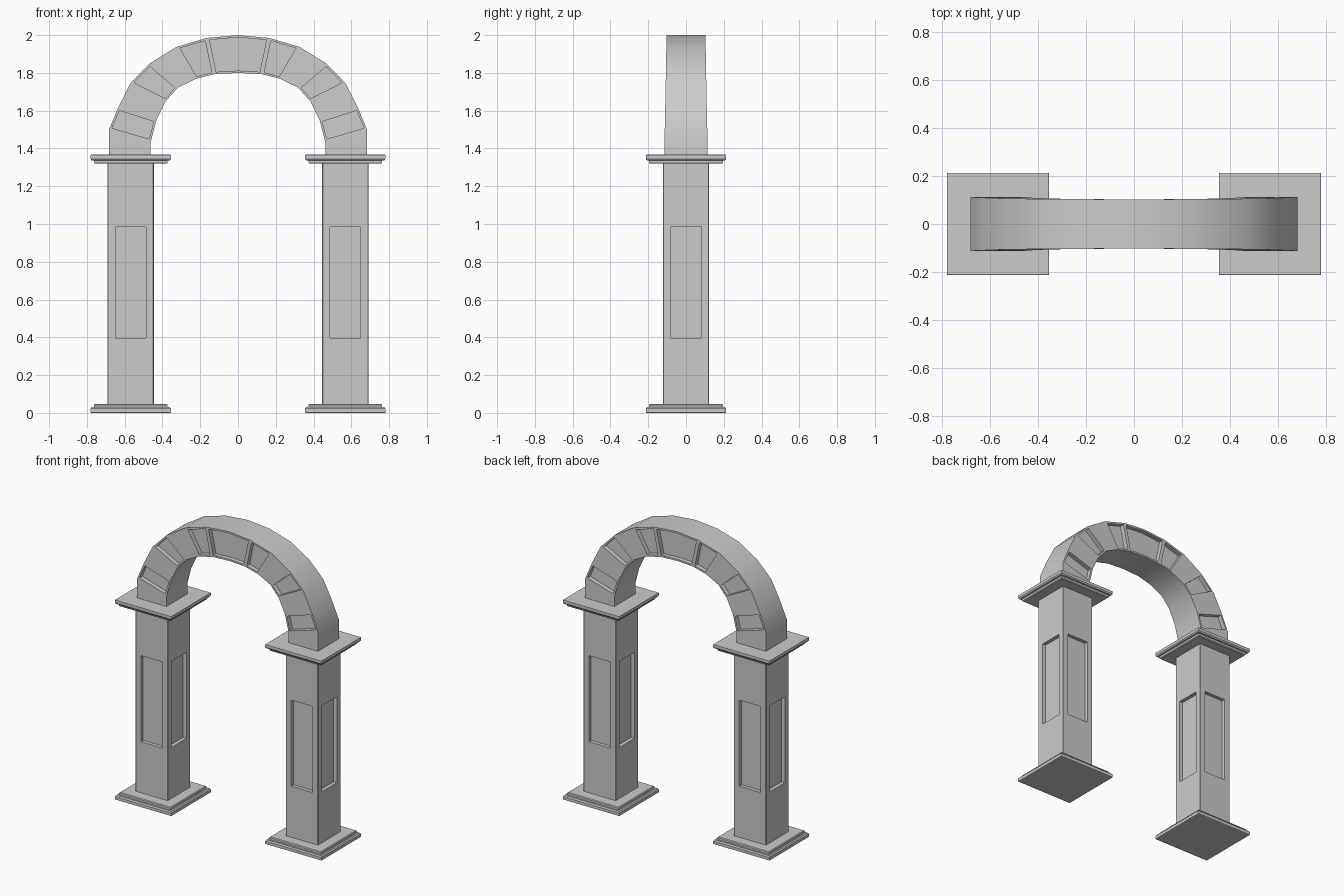
import bpy, bmesh
from mathutils import Vector

if "Cube" in bpy.data.objects:
    bpy.data.objects.remove(bpy.data.objects["Cube"])


def finish(bm, name):
    bmesh.ops.recalc_face_normals(bm, faces=bm.faces[:])
    me = bpy.data.meshes.new(name)
    bm.to_mesh(me)
    bm.free()
    ob = bpy.data.objects.new(name, me)
    bpy.context.collection.objects.link(ob)
    return ob


def recess(bm, faces, margin, depth):
    """Inset a face region and push it straight inwards."""
    n = faces[0].normal.copy()
    n = Vector((0, 1 if n.y > 0 else -1, 0)) if abs(n.y) > 0.7 else n
    if margin:
        bmesh.ops.inset_region(bm, faces=faces, thickness=margin, depth=0,
                               use_boundary=True, use_even_offset=True)
    bmesh.ops.inset_region(bm, faces=faces, thickness=0, depth=0, use_boundary=True)
    verts = list({v for f in faces for v in f.verts})
    bmesh.ops.translate(bm, verts=verts, vec=-n * depth)


def lathe_square(cx, rings, name):
    """Stack of square rings (half width, z), capped at both ends."""
    bm = bmesh.new()
    loops = [[bm.verts.new((cx + sx * h, sy * h, z)) for sx, sy in
              ((-1, -1), (1, -1), (1, 1), (-1, 1))] for h, z in rings]
    for a, b in zip(loops, loops[1:]):
        for i in range(4):
            j = (i + 1) % 4
            bm.faces.new((a[i], a[j], b[j], b[i]))
    bm.faces.new(loops[0][::-1])
    bm.faces.new(loops[-1])
    return finish(bm, name)


def shaft(cx, name):
    """Square shaft with a sunken panel on all four sides."""
    h, p, c = 0.122, 0.081, 0.003
    ring = [(-h + c, -h), (-p, -h), (p, -h), (h - c, -h)]
    pts = []
    for _ in range(4):
        pts += ring
        ring = [(-y, x) for x, y in ring]
    bm = bmesh.new()
    loops = [[bm.verts.new((cx + x, y, z)) for x, y in pts]
             for z in (0.045, 0.397, 0.985, 1.325)]
    panels = []
    n = len(pts)
    for k in range(3):
        for i in range(n):
            j = (i + 1) % n
            f = bm.faces.new((loops[k][i], loops[k][j], loops[k + 1][j], loops[k + 1][i]))
            if k == 1 and i % 4 == 1:
                panels.append(f)
    bm.faces.new(loops[0][::-1])
    bm.faces.new(loops[-1])
    bm.normal_update()
    for f in panels:
        recess(bm, [f], 0, 0.025)
    return finish(bm, name)


# Pillars: stepped base, panelled shaft, stepped capital
BASE = [(0.209, 0), (0.213, 0.002), (0.213, 0.022), (0.207, 0.03), (0.195, 0.03),
        (0.195, 0.043), (0.19, 0.048)]
for side, cx in (("left", -0.568), ("right", 0.568)):
    lathe_square(cx, BASE, side + "_base")
    shaft(cx, side + "_shaft")
    lathe_square(cx, [(h, 1.367 - z) for h, z in BASE[::-1]], side + "_capital")

# Arch: left half outline (outer and inner), mirrored across x
outer = [(-.683, 1.36), (-.683, 1.50), (-.635, 1.615), (-.57, 1.745),
         (-.467, 1.85), (-.325, 1.938), (-.165, 1.985), (0, 2.0)]
inner = [(-.462, 1.36), (-.462, 1.435), (-.432, 1.55), (-.383, 1.65),
         (-.318, 1.722), (-.225, 1.768), (-.125, 1.793), (0, 1.80)]
outer += [(-x, z) for x, z in outer[-2::-1]]
inner += [(-x, z) for x, z in inner[-2::-1]]


def half_depth(z):
    return 0.113 - 0.011 * min(1, max(0, (z - 1.45) / 0.5))


bm = bmesh.new()
sections = []
for (ox, oz), (ix, iz) in zip(outer, inner):
    d = half_depth((oz + iz) / 2)
    sections.append([bm.verts.new(c) for c in
                     ((ox, -d, oz), (ix, -d, iz), (ix, d, iz), (ox, d, oz))])
strips = {0: [], 2: []}
for a, b in zip(sections, sections[1:]):
    for i in range(4):
        j = (i + 1) % 4
        f = bm.faces.new((a[i], a[j], b[j], b[i]))
        if i in strips:
            strips[i].append(f)
bm.faces.new(sections[0])
bm.faces.new(sections[-1])
bmesh.ops.recalc_face_normals(bm, faces=bm.faces[:])

# Alternate stones and the double-width keystone are sunken front and back
for faces in strips.values():
    for group in ((1,), (3,), (5,), (6, 7), (8,), (10,), (12,)):
        recess(bm, [faces[g] for g in group], 0.012, 0.03)
arch = finish(bm, "arch")
bpy.ops.object.select_all(action='DESELECT')
arch.select_set(True)
bpy.context.view_layer.objects.active = arch
bpy.ops.object.shade_smooth_by_angle(angle=0.6)
